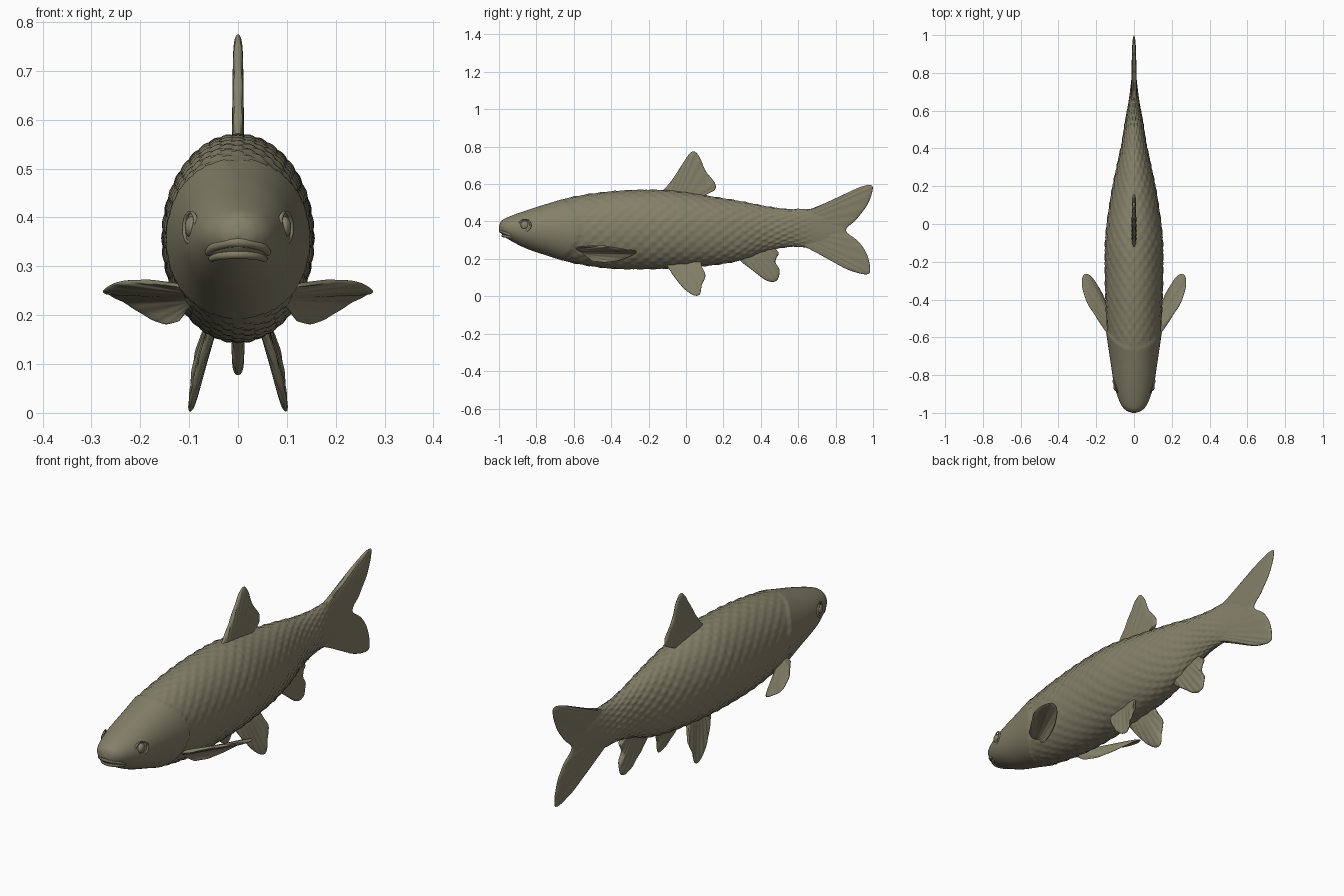
import bpy, bmesh, math
from mathutils import Vector

cube = bpy.data.objects.get("Cube")
if cube:
    bpy.data.objects.remove(cube)

olive = bpy.data.materials.new("olive_skin")
olive.use_nodes = True
COLOUR = (0.23, 0.215, 0.14, 1)
olive.diffuse_color = COLOUR
bsdf = olive.node_tree.nodes["Principled BSDF"]
bsdf.inputs["Base Color"].default_value = COLOUR
bsdf.inputs["Roughness"].default_value = 0.7


def spline(pts, u):
    """Catmull-Rom point at u in 0..1 through the given points."""
    f = min(max(u, 0), 1) * (len(pts) - 1)
    i = min(int(f), len(pts) - 2)
    t = f - i
    a, b, c, d = (Vector(pts[min(max(i + k, 0), len(pts) - 1)]) for k in (-1, 0, 1, 2))
    return 0.5 * (2 * b + (c - a) * t + (2 * a - 5 * b + 4 * c - d) * t ** 2
                  + (3 * b - a - 3 * c + d) * t ** 3)


def finish(bm, name):
    bmesh.ops.remove_doubles(bm, verts=bm.verts, dist=1e-5)
    bmesh.ops.recalc_face_normals(bm, faces=bm.faces)
    for f in bm.faces:
        f.smooth = True
    mesh = bpy.data.meshes.new(name)
    bm.to_mesh(mesh)
    bm.free()
    mesh.materials.append(olive)
    ob = bpy.data.objects.new(name, mesh)
    bpy.context.collection.objects.link(ob)
    return ob


def bridge(bm, rows, closed):
    for r, s in zip(rows, rows[1:]):
        n = len(r)
        for j in range(n if closed else n - 1):
            k = (j + 1) % n
            bm.faces.new((r[j], r[k], s[k], s[j]))


# Body stations: y, underside z, back z, half width
BODY = [(-1.0, .362, .372, .004), (-.988, .335, .402, .04), (-.95, .305, .424, .072),
        (-.86, .258, .457, .103), (-.75, .22, .492, .121), (-.6, .178, .532, .139),
        (-.4, .149, .56, .15), (-.2, .146, .569, .154), (-.05, .152, .562, .149),
        (.15, .168, .531, .122), (.3, .195, .506, .092), (.43, .242, .48, .064),
        (.55, .265, .465, .045), (.65, .262, .467, .028), (.75, .27, .45, .016),
        (.85, .34, .37, .004)]
RINGS, SEGS = 220, 120


def skin_offset(y, z, a):
    """Relief of the gill cover, and of the overlapping scales behind it."""
    gill = -.57 - .06 * ((z - .36) / .13) ** 2
    side = abs(math.cos(a)) ** .5
    if y < gill:
        return .007 * side * math.exp((y - gill) / .07)
    p, q = math.pi * y / .07, 10 * a
    scale = abs(math.sin(p + q)) * abs(math.sin(p - q))
    fade = min(1, (y - gill) / .06) * min(1, max(0, (.7 - y) / .15))
    return (.005 * scale - .0015) * fade


def build_body():
    bm = bmesh.new()
    rows = []
    for i in range(RINGS):
        y, lo, hi, w = spline(BODY, i / (RINGS - 1))
        mid, h = (lo + hi) / 2, (hi - lo) / 2
        row = []
        for j in range(SEGS):
            a = math.tau * j / SEGS
            z = mid + h * math.sin(a)
            d = skin_offset(y, z, a)
            row.append(bm.verts.new(((w + d) * math.cos(a), y, z + d * math.sin(a))))
        rows.append(row)
    bridge(bm, rows, True)
    bm.faces.new(rows[0])
    bm.faces.new(rows[-1])
    return finish(bm, "body")


def fin(name, root, rim, thick, rays, taper=.35, side=1):
    """Rayed fin fanned from a root line to a curved rim, with rounded edges."""
    flip = Vector((side, 1, 1))
    root = [Vector(p) * flip for p in root]
    rim = [Vector(p) * flip for p in rim]
    middle = sum(rim, Vector()) / len(rim)
    normal = (root[1] - root[0]).cross(middle - (root[0] + root[1]) / 2).normalized()
    nu, nv = 90, 24
    ease = lambda x: (1 - math.cos(math.pi * x)) / 2
    edge = lambda x: math.sqrt(max(0, 1 - (2 * x - 1) ** 8))
    bm = bmesh.new()
    for face_side in (1, -1):
        rows = []
        for i in range(nu + 1):
            u = ease(i / nu)
            a, b = root[0].lerp(root[1], u), spline(rim, u)
            row = []
            for j in range(nv + 1):
                v = ease(j / nv)
                ridge = .86 + .14 * math.cos(math.tau * rays * u) * v
                t = thick * edge(u) * edge(v) * (1 - taper * v) * ridge
                row.append(bm.verts.new(a.lerp(b, v) + normal * t * face_side))
            rows.append(row)
        bridge(bm, rows, False)
    return finish(bm, name)


def flat(points):
    return [(0, y, z) for y, z in points]


def tube(name, pts, radius):
    """Soft rounded strand through the points."""
    curve = bpy.data.curves.new(name, "CURVE")
    curve.dimensions = "3D"
    curve.bevel_depth = radius
    curve.bevel_resolution = 4
    curve.use_fill_caps = True
    s = curve.splines.new("POLY")
    s.points.add(24)
    for i, p in enumerate(s.points):
        p.co = (*spline(pts, i / 24), 1)
        p.radius = .3 + .7 * math.sin(math.pi * i / 24) ** .5 if 0 < i < 24 else .3
    s.use_smooth = True
    curve.materials.append(olive)
    ob = bpy.data.objects.new(name, curve)
    bpy.context.collection.objects.link(ob)


def eye_part(name, centre, size):
    bm = bmesh.new()
    bmesh.ops.create_uvsphere(bm, u_segments=24, v_segments=14, radius=1)
    for v in bm.verts:
        v.co = v.co * Vector(size) + Vector(centre)
    finish(bm, name)


build_body()

# Fins on the centre line
fin("dorsal_fin", flat([(-.14, .53), (.06, .51)]),
    flat([(-.12, .57), (-.08, .615), (-.03, .69), (.015, .758), (.045, .774),
          (.075, .74), (.105, .67), (.155, .605), (.15, .565), (.08, .54)]), .015, 9)
fin("anal_fin", flat([(.27, .22), (.47, .28)]),
    flat([(.3, .18), (.36, .135), (.42, .09), (.46, .077), (.49, .09),
          (.5, .14), (.478, .185), (.495, .23), (.475, .255)]), .018, 8)
fin("tail_fin", flat([(.6, .45), (.6, .275)]),
    flat([(.72, .478), (.82, .53), (.92, .58), (.985, .595), (.998, .57),
          (.97, .49), (.91, .41), (.855, .352), (.92, .295), (.965, .23),
          (.985, .15), (.97, .118), (.9, .13), (.82, .165), (.72, .235)]), .021, 16, .6)

# Paired fins and eyes
for label, s in (("left", 1), ("right", -1)):
    fin(label + "_pectoral_fin", [(.1, -.6, .26), (.095, -.54, .22)],
        [(.15, -.57, .262), (.2, -.49, .27), (.25, -.41, .266), (.276, -.32, .25),
         (.265, -.268, .243), (.23, -.275, .225), (.185, -.34, .197),
         (.15, -.42, .183), (.12, -.5, .188)], .011, 9, side=s)
    fin(label + "_pelvic_fin", [(.045, -.1, .19), (.055, .08, .19)],
        [(.06, -.1, .16), (.077, -.06, .1), (.092, -.01, .04), (.098, .04, .006),
         (.098, .073, .01), (.094, .085, .06), (.086, .104, .11), (.072, .085, .155)],
        .012, 8, side=s)
    eye_part(label + "_eye", (s * .095, -.862, .38), (.014, .022, .022))
    ring = [(s * (.097 + .012 * math.sin(a)), -.862 + .031 * math.sin(a),
             .38 + .031 * math.cos(a)) for a in (math.tau * k / 12 for k in range(13))]
    tube(label + "_eye_rim", ring, .006)

# Lips
tube("upper_lip", [(-.064, -.935, .325), (-.045, -.968, .342), (0, -.99, .35),
                   (.045, -.968, .342), (.064, -.935, .325)], .011)
tube("lower_lip", [(-.058, -.93, .314), (-.035, -.962, .322), (0, -.976, .325),
                   (.035, -.962, .322), (.058, -.93, .314)], .01)
